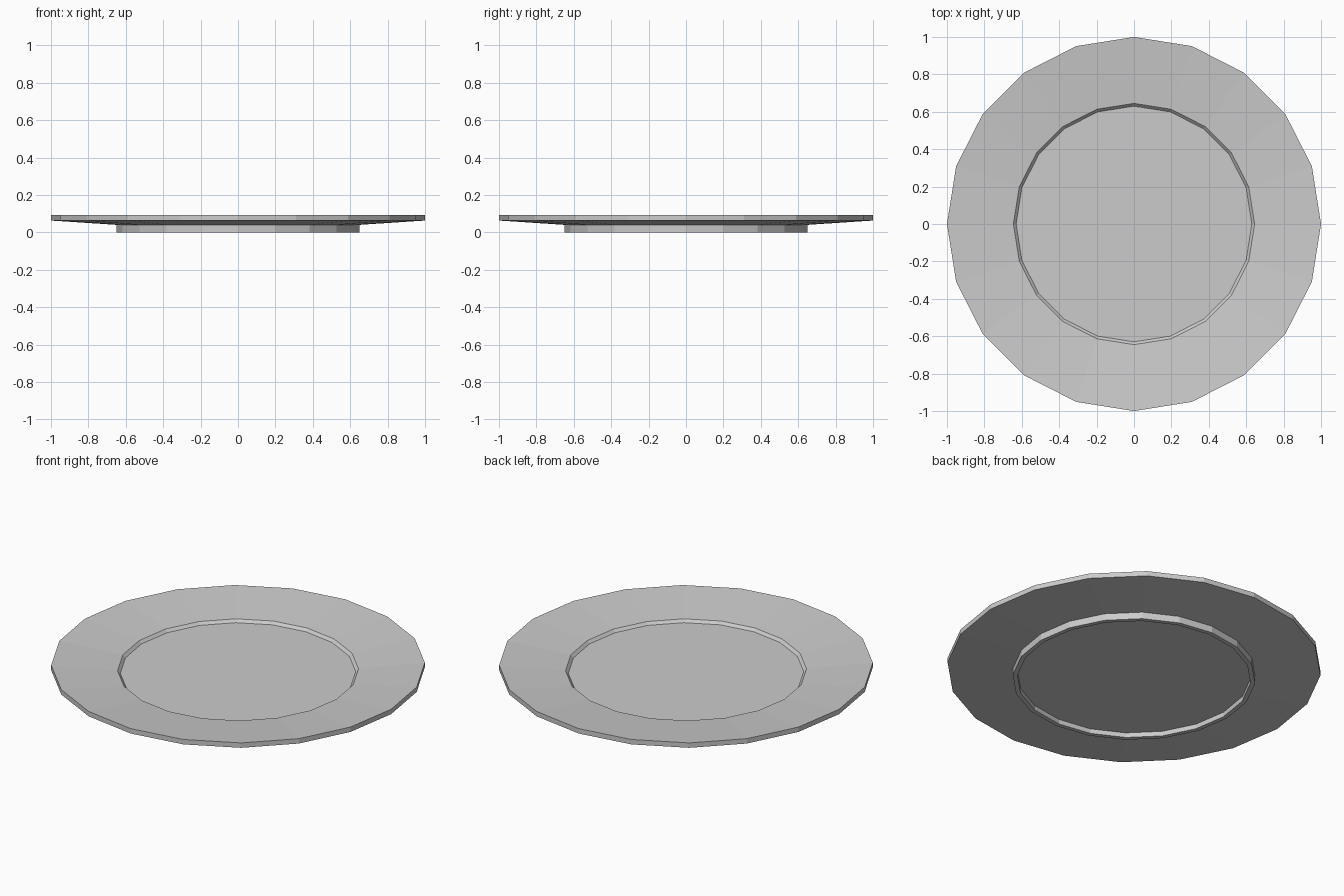
import bpy, bmesh
from math import cos, sin, pi

if "Cube" in bpy.data.objects:
    bpy.data.objects.remove(bpy.data.objects["Cube"])

SIDES = 20

# Closed plate profile (radius, height): top centre -> well -> rim -> foot ring -> bottom centre
PROFILE = [(0.0, 0.042), (0.63, 0.042), (0.645, 0.058), (1.0, 0.092), (1.0, 0.063),
           (0.65, 0.04), (0.65, 0.0), (0.625, 0.0), (0.625, 0.028), (0.0, 0.028)]


def lathe(name, profile, sides):
    bm = bmesh.new()
    rings = []
    for r, z in profile:
        count = sides if r > 0 else 1
        rings.append([bm.verts.new((r * cos(2 * pi * i / sides), r * sin(2 * pi * i / sides), z))
                      for i in range(count)])
    for a, b in zip(rings, rings[1:]):
        if len(a) == 1 or len(b) == 1:
            bm.faces.new(a if len(b) == 1 else b)
            continue
        for i in range(sides):
            j = (i + 1) % sides
            bm.faces.new((a[i], a[j], b[j], b[i]))
    # the flat discs need no centre points
    bmesh.ops.delete(bm, geom=[v for v in bm.verts if not v.link_faces], context='VERTS')
    bmesh.ops.recalc_face_normals(bm, faces=bm.faces)
    mesh = bpy.data.meshes.new(name)
    bm.to_mesh(mesh)
    bm.free()
    obj = bpy.data.objects.new(name, mesh)
    bpy.context.collection.objects.link(obj)
    return obj


# Flat-shaded plate
lathe("plate", PROFILE, SIDES)
